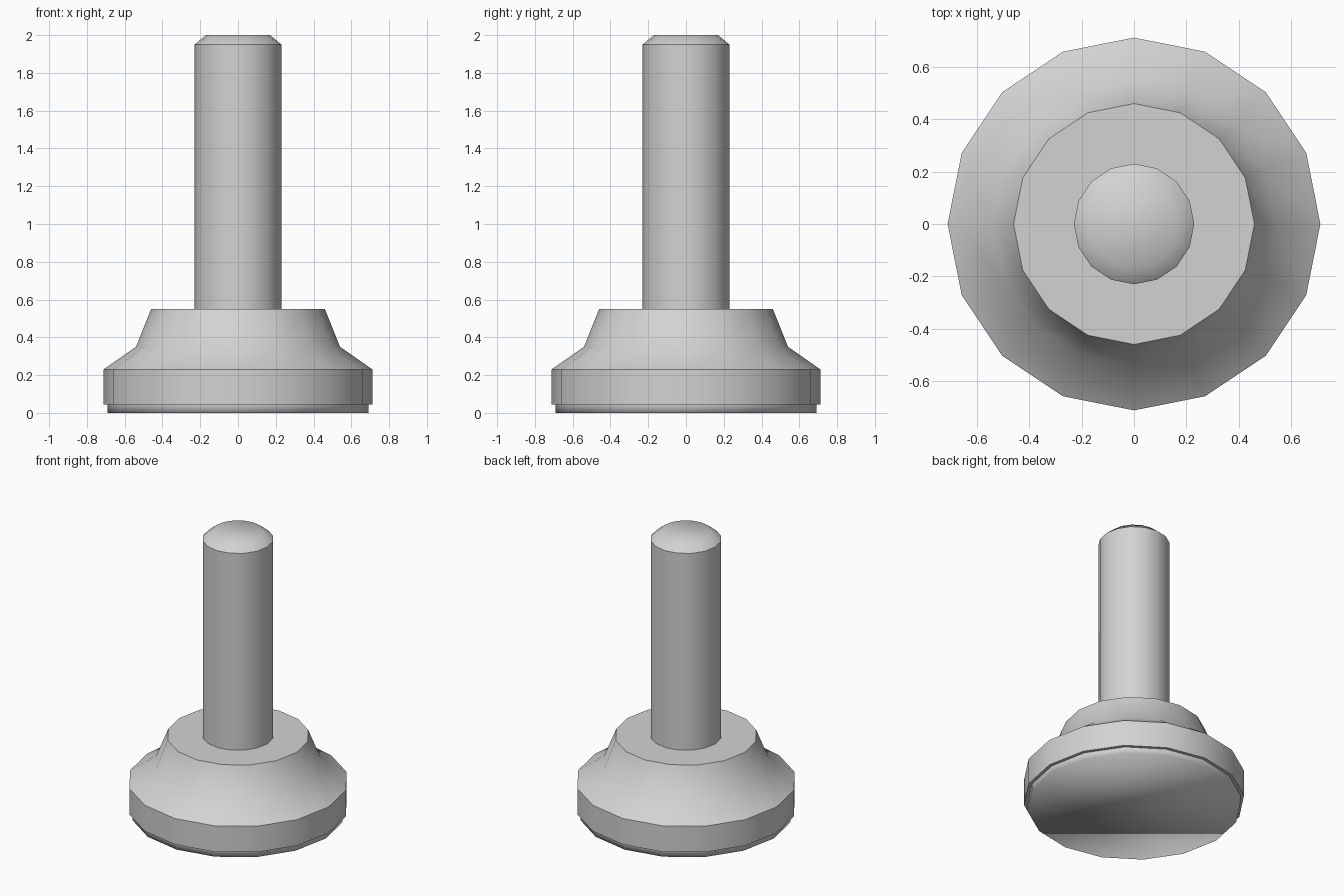
import bpy
import bmesh
import math

if "Cube" in bpy.data.objects:
    bpy.data.objects.remove(bpy.data.objects["Cube"])

SIDES = 16

metal = bpy.data.materials.new("light_grey_metal")
metal.diffuse_color = (0.65, 0.65, 0.65, 1.0)
metal.use_nodes = True
metal.node_tree.nodes["Principled BSDF"].inputs["Base Color"].default_value = metal.diffuse_color


def lathe(name, profile, sharp, cap_bottom=False, cap_top=False):
    """Turn (radius, z) points, listed bottom to top, around the z axis."""
    bm = bmesh.new()
    rings = []
    for r, z in profile:
        rings.append([bm.verts.new((r * math.cos(2 * math.pi * i / SIDES),
                                    r * math.sin(2 * math.pi * i / SIDES), z))
                      for i in range(SIDES)])
    for low, high in zip(rings, rings[1:]):
        for i in range(SIDES):
            j = (i + 1) % SIDES
            bm.faces.new((low[i], low[j], high[j], high[i]))
    if cap_bottom:
        bm.faces.new(rings[0][::-1])
    if cap_top:
        bm.faces.new(rings[-1])
    # smooth everywhere except the chosen rings
    for f in bm.faces:
        f.smooth = True
    for k in sharp:
        for i in range(SIDES):
            bm.edges.get((rings[k][i], rings[k][(i + 1) % SIDES])).smooth = False
    mesh = bpy.data.meshes.new(name)
    bm.to_mesh(mesh)
    bm.free()
    mesh.materials.append(metal)
    obj = bpy.data.objects.new(name, mesh)
    bpy.context.collection.objects.link(obj)
    return obj


# Foot: thin pad, rim, flared cone and flat shoulder
lathe("foot",
      [(0.69, 0.0), (0.69, 0.045), (0.712, 0.045), (0.712, 0.23),
       (0.54, 0.35), (0.46, 0.55), (0.23, 0.55)],
      sharp=(1, 2, 3, 5), cap_bottom=True)

# Stud: upright shaft with a chamfered tip
lathe("stud", [(0.23, 0.55), (0.23, 1.95), (0.17, 2.0)],
      sharp=(1,), cap_top=True)
